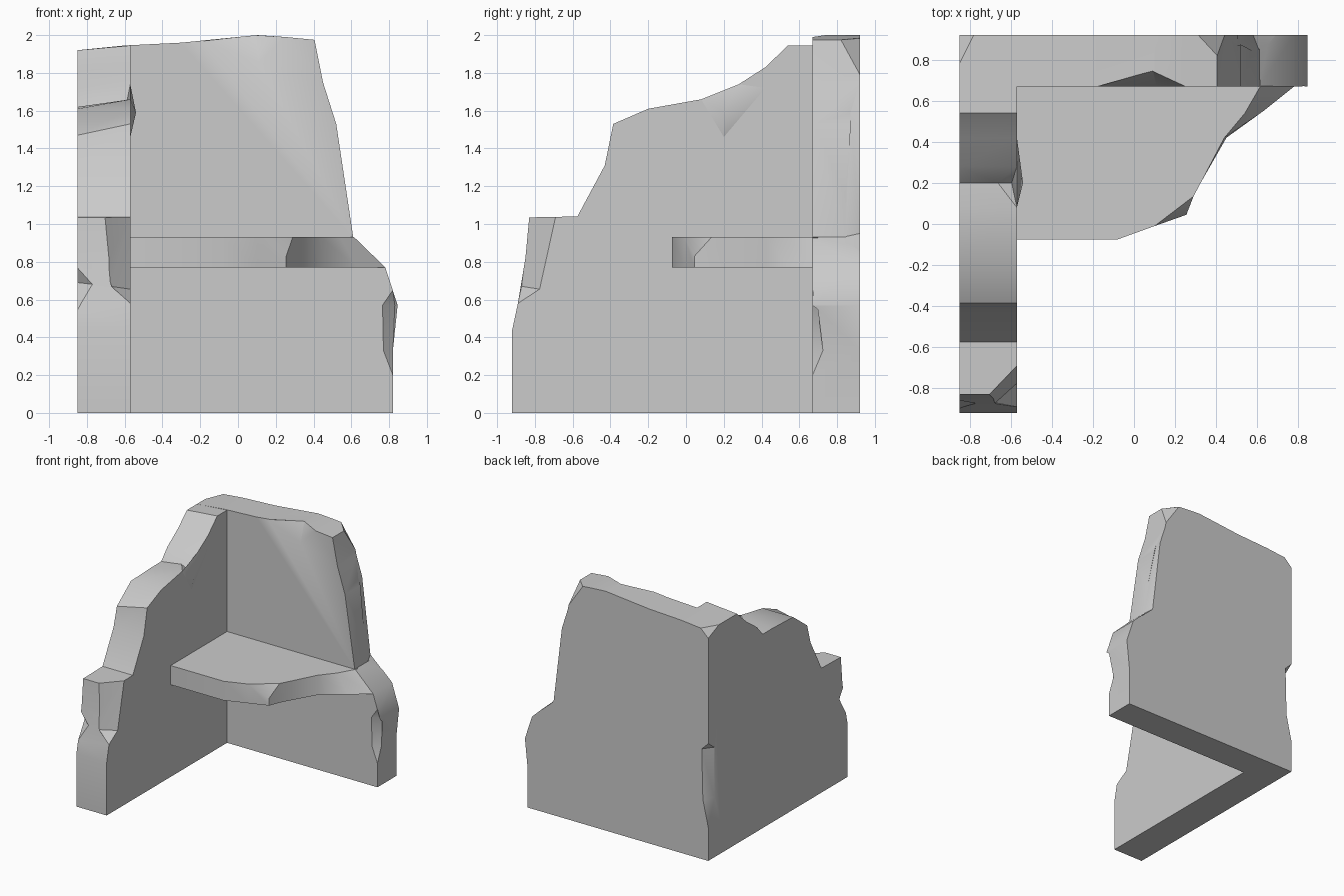
import bpy, bmesh, math

cube = bpy.data.objects.get("Cube")
if cube:
    bpy.data.objects.remove(cube)

stone = bpy.data.materials.new("grey stone")
stone.use_nodes = True
GREY = (0.6, 0.6, 0.6, 1)
stone.diffuse_color = GREY
stone.node_tree.nodes["Principled BSDF"].inputs["Base Color"].default_value = GREY


def finish(name, bm):
    bmesh.ops.recalc_face_normals(bm, faces=bm.faces)
    mesh = bpy.data.meshes.new(name)
    bm.to_mesh(mesh)
    bm.free()
    mesh.materials.append(stone)
    obj = bpy.data.objects.new(name, mesh)
    bpy.context.collection.objects.link(obj)
    return obj


def loft(name, ring_a, ring_b):
    """Solid between two matching outlines."""
    bm = bmesh.new()
    a = [bm.verts.new(p) for p in ring_a]
    b = [bm.verts.new(p) for p in ring_b]
    bm.faces.new(a)
    bm.faces.new(b)
    for i in range(len(a)):
        j = (i + 1) % len(a)
        bm.faces.new((a[i], a[j], b[j], b[i]))
    return finish(name, bm)


def hull(name, points):
    bm = bmesh.new()
    verts = [bm.verts.new(p) for p in points]
    res = bmesh.ops.convex_hull(bm, input=verts)
    unused = [v for v in res["geom_interior"] if isinstance(v, bmesh.types.BMVert)]
    bmesh.ops.delete(bm, geom=unused, context="VERTS")
    return finish(name, bm)


def chip(obj, *points):
    """Break a convex chunk off a part."""
    cutter = hull("chip_cutter", points)
    cutter.hide_render = True
    mod = obj.modifiers.new("chip", "BOOLEAN")
    mod.operation = "DIFFERENCE"
    mod.solver = "EXACT"
    mod.object = cutter
    bpy.context.view_layer.objects.active = obj
    bpy.ops.object.modifier_apply(modifier=mod.name)
    bpy.data.objects.remove(cutter)


L, I = -0.85, -0.57       # outer and inner faces of the side wall
F, B = 0.67, 0.92         # inner and outer faces of the back wall

# Side wall: stepped broken profile (y, z), outer edge a little lower
side = [(-.92, 0), (-.92, .44), (-.89, .58), (-.85, .82), (-.83, 1.035),
        (-.575, 1.04), (-.43, 1.31), (-.385, 1.53), (-.2, 1.61), (.08, 1.66),
        (.2, 1.66), (.28, 1.74), (.42, 1.83), (.54, 1.945), (F, 1.945), (F, 0)]
drop = {1.53: .06, 1.66: .04, 1.74: .03, 1.83: .02, 1.945: .025}
side_wall = loft("side_wall",
                 [(L, y, z - drop.get(z, 0)) for y, z in side],
                 [(I, y, z) for y, z in side])
chip(side_wall, (-.705, -.83, 1.04), (I, -.69, 1.04), (-.675, -.85, .82),
     (-.675, -.87, .67), (I, -.775, .655), (I, -.89, .58),
     (-.5, -1, .6), (-.5, -.7, 1.1), (-.7, -.9, 1.1), (-.5, -1, 1.1))
chip(side_wall, (L, -.86, .77), (-.765, -.878, .68), (L, -.9, .54),
     (L, -.81, .69), (-.9, -.98, .67))
chip(side_wall, (-.68, .2, 1.655), (I, .08, 1.66), (I, .28, 1.74),
     (-.54, .2, 1.59), (-.56, .2, 1.85))

# Small lump of stone left under the notch
lump = hull("wall_lump", [(-.54, .2, 1.59), (I, .08, 1.66), (I, .28, 1.74),
                          (I, .42, 1.72), (I, .2, 1.46), (-.6, .2, 1.6)])

# Back wall: profile (x, z)
back = [(L, 0), (L, 1.92), (-.6, 1.945), (-.3, 1.96), (.1, 2), (.25, 1.99),
        (.405, 1.975), (.45, 1.75), (.52, 1.53), (.61, .93), (.78, .77),
        (.845, .57), (.82, .33), (.82, 0)]
back_wall = loft("back_wall", [(x, F, z) for x, z in back],
                 [(x, B, z) for x, z in back])
# Chips on the top front edge and top corners
chip(back_wall, (-.19, F, 1.968), (.25, F, 1.99), (.11, F, 1.855),
     (.09, .745, 2), (.1, .6, 2.1))
chip(back_wall, (.31, B, 1.983), (.405, .82, 1.975), (.45, B, 1.78), (.5, 1, 2.1))
chip(back_wall, (L, .78, 1.92), (-.78, B, 1.927), (L, B, 1.86), (-.95, 1, 2))
# Chips on the broken end, front and back
chip(back_wall, (.82, F, .2), (.77, F, .33), (.765, F, .57), (.82, F, .65),
     (.83, .72, .57), (.82, .725, .33), (.9, .6, .45))
chip(back_wall, (.5, B, 1.61), (.5, .87, 1.6), (.615, .83, .93), (.58, B, .95),
     (.55, B, 1.2), (.69, B, .85), (.75, 1, 1.1), (.6, 1, 1.6))
# Long chip on the outer back corner
chip(back_wall, (L, B, .98), (-.79, B, .92), (L, .84, .92), (-.8, B, .5),
     (L, .84, .5), (L, B, .28), (-.95, 1, .65))

# Floor slab: outline (x, y), flaring out at the bottom near the back wall
top = [(-.6, .7), (-.6, -.075), (-.08, -.075), (.1, -.01), (.255, .045),
       (.29, .135), (.33, .21), (.44, .42), (.54, .54), (.615, F), (.615, .7)]
flare = {.44: (.45, .42), .54: (.63, .55), .615: (.78, F)}
bottom = [flare.get(x, (x, y)) if y < .7 else (x, y) for x, y in top]
floor_slab = loft("floor_slab", [(x, y, .93) for x, y in top],
                  [(x, y, .77) for x, y in bottom])
chip(floor_slab, (.1, -.01, .93), (.29, .135, .93), (.255, .045, .83),
     (.35, -.05, 1))

# Soft rims, crisp breaks
for obj in (side_wall, lump, back_wall, floor_slab):
    bpy.ops.object.select_all(action="DESELECT")
    obj.select_set(True)
    bpy.context.view_layer.objects.active = obj
    bpy.ops.object.shade_smooth_by_angle(angle=math.radians(35))
